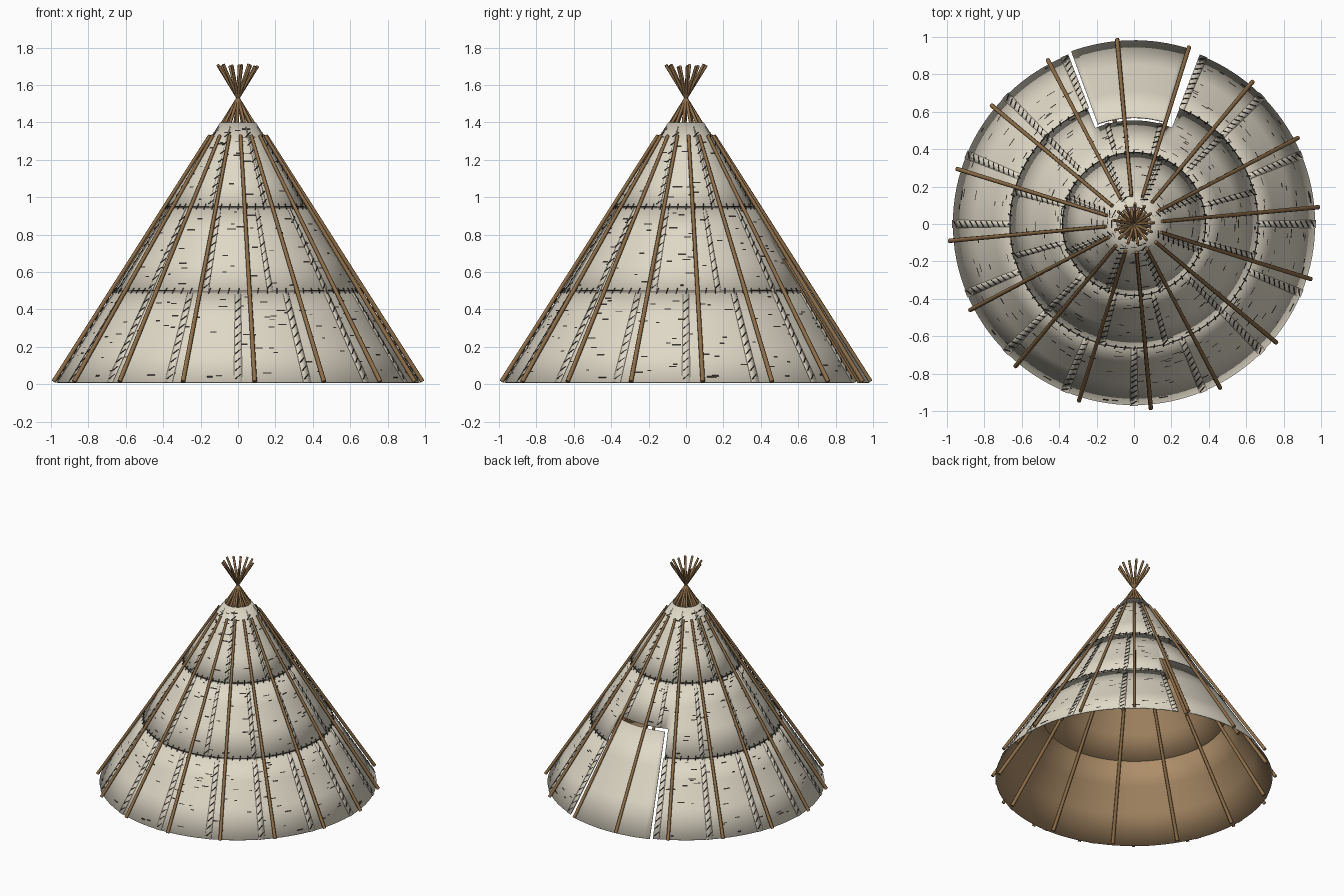
import bpy, bmesh, math, random
from mathutils import Vector

if "Cube" in bpy.data.objects:
    bpy.data.objects.remove(bpy.data.objects["Cube"])

random.seed(4)
APEX = 1.53            # height where the poles cross
BASE = 0.975           # cover radius at the ground
DOOR_A, DOOR_B = 68.5, 112.0   # doorway edges in degrees
DOOR_TOP = 0.67


def material(name, rgb):
    m = bpy.data.materials.new(name)
    m.diffuse_color = (*rgb, 1)
    m.use_nodes = True
    m.node_tree.nodes["Principled BSDF"].inputs["Base Color"].default_value = m.diffuse_color
    return m


BARK = material("pale_bark", (0.74, 0.69, 0.57))
LINING = material("tan_lining", (0.42, 0.27, 0.14))
WOOD = material("pole_wood", (0.27, 0.155, 0.065))
DARK = material("dark_thread", (0.035, 0.03, 0.025))


def point(deg, z, off=0.0):
    """Point on the cone at an angle and height, pushed outward by off."""
    r = BASE * (1 - z / APEX) + off
    a = math.radians(deg)
    return Vector((r * math.cos(a), r * math.sin(a), z))


def finish(name, bm, mats, smooth=True):
    me = bpy.data.meshes.new(name)
    bm.to_mesh(me)
    bm.free()
    for m in mats:
        me.materials.append(m)
    for p in me.polygons:
        p.use_smooth = smooth
    ob = bpy.data.objects.new(name, me)
    bpy.context.collection.objects.link(ob)
    return ob


def sheet(name, angles, zs, off, keep=lambda a, z: True, thick=0.007):
    """Curved bark sheet: pale outside, tan inside."""
    bm = bmesh.new()
    grid = [[bm.verts.new(point(a, z, off)) for a in angles] for z in zs]
    for i in range(len(zs) - 1):
        for j in range(len(angles) - 1):
            if keep((angles[j] + angles[j + 1]) / 2, (zs[i] + zs[i + 1]) / 2):
                bm.faces.new((grid[i][j], grid[i][j + 1], grid[i + 1][j + 1], grid[i + 1][j]))
    bmesh.ops.remove_doubles(bm, verts=bm.verts, dist=1e-5)
    bmesh.ops.delete(bm, geom=[v for v in bm.verts if not v.link_faces], context='VERTS')
    ob = finish(name, bm, [BARK, LINING])
    mod = ob.modifiers.new("thickness", 'SOLIDIFY')
    mod.thickness = thick
    mod.offset = -1
    mod.material_offset = 1
    return ob


def stick(bm, p, q, r0, r1, sides):
    """Tapered rod from p to q."""
    d = (q - p).normalized()
    u = d.orthogonal().normalized()
    v = d.cross(u)
    rings = []
    for c, r in ((p, r0), (q, r1)):
        rings.append([bm.verts.new(c + r * (math.cos(t) * u + math.sin(t) * v))
                      for t in (2 * math.pi * k / sides for k in range(sides))])
    for k in range(sides):
        n = (k + 1) % sides
        bm.faces.new((rings[0][k], rings[0][n], rings[1][n], rings[1][k]))
    bm.faces.new(rings[0][::-1])
    bm.faces.new(rings[1])


def in_door(a, z):
    return DOOR_A < a % 360 < DOOR_B and z < DOOR_TOP


# Cover tiers, each one overlapping the tier below
span = 360 - (DOOR_B - DOOR_A)
around = [DOOR_B + span * k / 112 for k in range(113)]
around += [360 + DOOR_A + (DOOR_B - DOOR_A) * k / 16 for k in range(1, 17)]
tiers = [  # name, ring heights, offset, seam count, first seam angle
    ("lower", (0.01, 0.2, 0.36, 0.51), 0.0, 16, 0),
    ("middle", (0.495, 0.67, 0.81, 0.96), 0.006, 12, 15),
    ("upper", (0.945, 1.1, 1.25, 1.4), 0.012, 8, 22.5),
]
stitches = bmesh.new()
flecks = bmesh.new()
for name, zs, off, count, first in tiers:
    sheet(name + "_cover", around, zs, off, lambda a, z: not in_door(a, z))
    for k in range(count):
        a = first + 360 * k / count
        z0, z1 = zs[0], zs[-1] - 0.02
        if in_door(a, z0):
            if z1 < DOOR_TOP:
                continue
            z0 = DOOR_TOP
        # Lap strip along the seam, stitched diagonally
        w = 1.3
        rows = [z0 + (z1 - z0) * i / 3 for i in range(4)]
        sheet(name + "_seam_strip", [a - w, a, a + w], rows, off + 0.004, thick=0.004)
        z = z0 + 0.03
        while z < z1 - 0.03:
            da = math.degrees(0.014 / point(0, z).xy.length)
            stick(stitches, point(a - da, z - 0.012, off + 0.006),
                  point(a + da, z + 0.012, off + 0.006), 0.003, 0.003, 4)
            z += 0.045
    # Horizontal flecks in the bark
    for _ in range(int(190 * (1.5 - zs[0]) / 1.5)):
        a, z = random.uniform(0, 360), random.uniform(zs[0] + 0.02, zs[-1] - 0.03)
        if in_door(a, z - 0.02):
            continue
        da = math.degrees(random.uniform(0.008, 0.026) / point(0, z).xy.length)
        h = random.uniform(0.002, 0.004)
        quad = [(a - da, z - h), (a + da, z - h), (a + da, z + h), (a - da, z + h)]
        flecks.faces.new([flecks.verts.new(point(b, c, off + 0.0025)) for b, c in quad])

# Hoop stitching along the overlapping tier edges
for z, off, n in ((0.5, 0.008, 80), (0.95, 0.014, 52)):
    for k in range(n):
        a, b = 360 * k / n, 360 * (k + 1) / n
        if in_door(a, z) or in_door(b, z):
            continue
        stick(stitches, point(a, z, off), point(b, z, off), 0.003, 0.003, 4)
        stick(stitches, point(a, z - 0.014, off), point(a + 0.6, z + 0.014, off), 0.003, 0.003, 4)
finish("stitching", stitches, [DARK], smooth=False)
finish("bark_flecks", flecks, [DARK], smooth=False)

# Door flap
sheet("door_flap", [72.5 + 37.5 * k / 16 for k in range(17)],
      (0.01, 0.22, 0.44, 0.655), 0.014)

# Outer poles holding the cover down
outer = bmesh.new()
for k in range(16):
    a = math.radians(5.2 + 22.5 * k)
    c, s = math.cos(a), math.sin(a)
    stick(outer, Vector((0.99 * c, 0.99 * s, 0.014)),
          Vector((0.152 * c, 0.152 * s, 1.33)), 0.012, 0.009, 8)
finish("outer_poles", outer, [WOOD])

# Inner frame poles crossing at the top
inner = bmesh.new()
for k in range(13):
    a = math.radians(17.5 + 360 * k / 13)
    foot = Vector((0.945 * math.cos(a), 0.945 * math.sin(a), 0.012))
    top = Vector((0, 0, APEX))
    tip = top + (top - foot) * (random.uniform(0.165, 0.18) / (APEX - 0.012))
    stick(inner, foot, tip, 0.013, 0.008, 8)
finish("inner_poles", inner, [WOOD])

# Smooth round poles with crisp ends
for n in ("outer_poles", "inner_poles"):
    ob = bpy.data.objects[n]
    bpy.ops.object.select_all(action='DESELECT')
    ob.select_set(True)
    bpy.context.view_layer.objects.active = ob
    bpy.ops.object.shade_smooth_by_angle(angle=math.radians(50))
